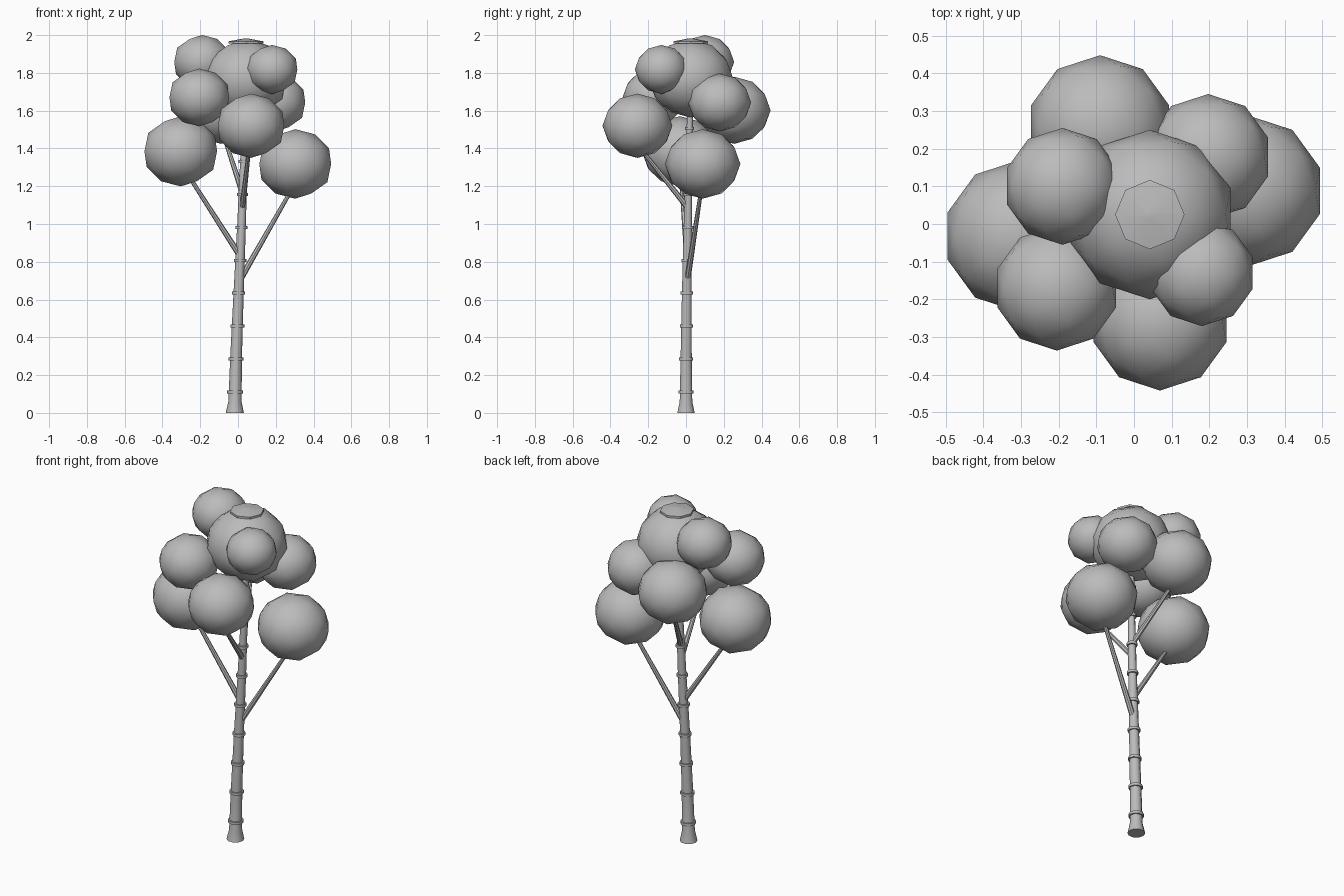
import bpy, bmesh, math
from mathutils import Vector

if "Cube" in bpy.data.objects:
    bpy.data.objects.remove(bpy.data.objects["Cube"])

grey = bpy.data.materials.new("plain grey")
grey.diffuse_color = (0.5, 0.5, 0.5, 1)
grey.use_nodes = True
grey.node_tree.nodes["Principled BSDF"].inputs["Base Color"].default_value = grey.diffuse_color


def finish(bm, name, angle):
    me = bpy.data.meshes.new(name)
    bmesh.ops.recalc_face_normals(bm, faces=bm.faces)
    bm.to_mesh(me)
    bm.free()
    ob = bpy.data.objects.new(name, me)
    bpy.context.collection.objects.link(ob)
    me.materials.append(grey)
    bpy.ops.object.select_all(action='DESELECT')
    ob.select_set(True)
    bpy.context.view_layer.objects.active = ob
    bpy.ops.object.shade_smooth_by_angle(angle=math.radians(angle))
    return ob


def tube(name, stations, sides, level=False):
    """Skin rings of (centre, radius); level keeps the rings horizontal."""
    bm = bmesh.new()
    axis = Vector(stations[-1][0]) - Vector(stations[0][0])
    q = Vector((0, 0, 1)).rotation_difference(Vector((0, 0, 1)) if level else axis)
    rings = []
    for c, r in stations:
        angs = [math.tau * i / sides for i in range(sides)]
        rings.append([bm.verts.new(Vector(c) + q @ Vector((r * math.cos(a), r * math.sin(a), 0)))
                      for a in angs])
    for a, b in zip(rings, rings[1:]):
        for i in range(sides):
            j = (i + 1) % sides
            bm.faces.new((a[i], a[j], b[j], b[i]))
    bm.faces.new(rings[0][::-1])
    bm.faces.new(rings[-1])
    return finish(bm, name, 40)


# Gently leaning trunk with a flared foot
PATH = [(0, -0.017, 0, 0.048), (0.06, -0.016, 0, 0.035), (0.3, -0.01, 0.001, 0.031),
        (0.63, 0.003, 0.004, 0.027), (1.0, 0.019, 0.01, 0.023),
        (1.35, 0.031, 0.016, 0.019), (1.7, 0.041, 0.024, 0.015)]


def trunk_at(z):
    for a, b in zip(PATH, PATH[1:]):
        if z <= b[0]:
            t = (z - a[0]) / (b[0] - a[0])
            return [p + (q - p) * t for p, q in zip(a, b)]


tube("trunk", [((x, y, z), r) for z, x, y, r in PATH], 10, True)

# Raised joints at even steps up the trunk
for i in range(9):
    z, x, y, r = trunk_at(0.11 + 0.1745 * i)
    R = r + 0.008
    tube("trunk_joint", [((x, y, z - 0.008), R), ((x, y, z + 0.008), R)], 10, True)

# Thin branches reaching into the lower foliage
for start, end in [((0.005, 0.005, 0.84), (-0.29, -0.03, 1.30)),
                   ((0.02, 0.01, 0.72), (0.30, 0.085, 1.21)),
                   ((0.022, 0.015, 1.08), (0.06, -0.25, 1.41)),
                   ((0.025, 0.012, 1.16), (-0.08, 0.24, 1.48))]:
    tube("branch", [(start, 0.016), (end, 0.010)], 8)

# Rounded foliage clumps: x, y, z, radius
CLUMPS = [(-0.303, -0.032, 1.385, 0.202), (0.303, 0.088, 1.318, 0.2),
          (0.069, -0.257, 1.52, 0.185), (-0.09, 0.255, 1.602, 0.193),
          (0.197, 0.178, 1.643, 0.167), (-0.205, -0.17, 1.67, 0.166),
          (0.18, -0.13, 1.818, 0.141), (-0.19, 0.1, 1.858, 0.155),
          (0.042, 0.025, 1.77, 0.225)]
for x, y, z, r in CLUMPS:
    bm = bmesh.new()
    bmesh.ops.create_icosphere(bm, subdivisions=2, radius=r)
    for v in bm.verts:
        v.co = (v.co.x + x, v.co.y + y, v.co.z * 0.92 + z)
    finish(bm, "foliage_clump", 60)

# Low cap on the crown
tube("crown_cap", [((0.042, 0.025, 1.955), 0.092), ((0.042, 0.025, 1.967), 0.092),
                   ((0.042, 0.025, 1.982), 0.012)], 8, True)
